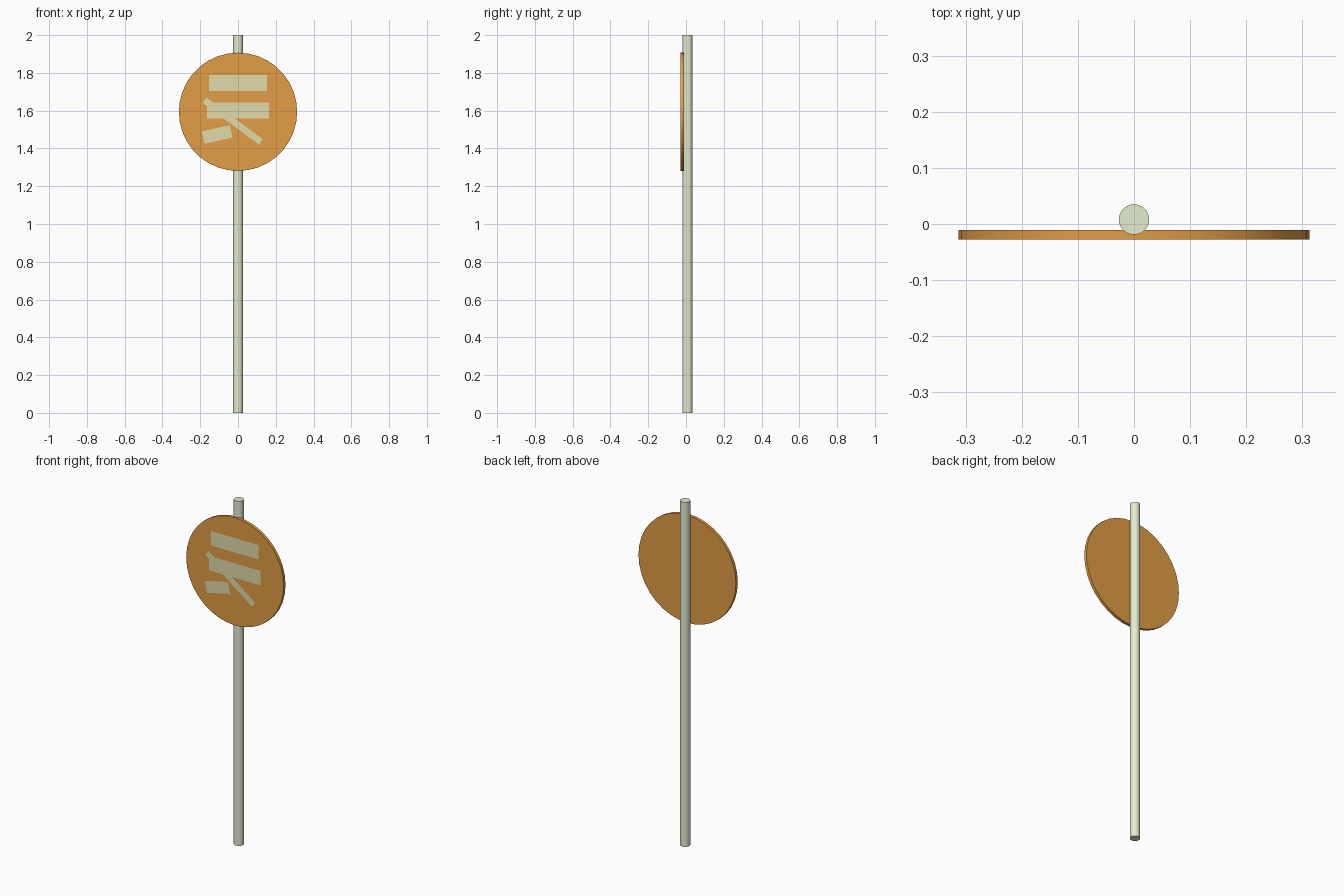
import bpy
from math import radians, pi

if "Cube" in bpy.data.objects:
    bpy.data.objects.remove(bpy.data.objects["Cube"])


def material(name, color):
    m = bpy.data.materials.new(name)
    m.diffuse_color = (*color, 1)
    m.use_nodes = True
    m.node_tree.nodes["Principled BSDF"].inputs["Base Color"].default_value = m.diffuse_color
    return m


def finish(name, mat, smooth=True):
    ob = bpy.context.object
    ob.name = name
    ob.data.materials.append(mat)
    if smooth:
        bpy.ops.object.shade_smooth_by_angle(angle=radians(30))
    return ob


pole_mat = material("pale_green_paint", (0.77, 0.84, 0.62))
disc_mat = material("orange_paint", (0.76, 0.34, 0.06))
bar_mat = material("cream_paint", (0.75, 0.71, 0.40))

# Upright pole
bpy.ops.mesh.primitive_cylinder_add(vertices=32, radius=0.027, depth=2, location=(0, 0.008, 1))
finish("pole", pole_mat)

# Round plate fixed to the front of the pole
bpy.ops.mesh.primitive_cylinder_add(vertices=36, radius=0.313, depth=0.017,
                                    location=(0, -0.0195, 1.594), rotation=(pi / 2, 0, 0))
finish("sign_plate", disc_mat)

# Painted bars: name, x, z, length, height, tilt in degrees, y
BARS = [
    ("upper_bar", 0.0, 1.747, 0.305, 0.084, 0, -0.0295),
    ("middle_bar", 0.0, 1.600, 0.328, 0.084, 0, -0.0295),
    ("diagonal_bar", -0.028, 1.545, 0.372, 0.035, -36.5, -0.031),
    ("short_bar", -0.110, 1.474, 0.152, 0.067, 12.5, -0.031),
]
for name, x, z, length, height, tilt, y in BARS:
    bpy.ops.mesh.primitive_plane_add(size=1, location=(x, y, z),
                                     rotation=(pi / 2, -radians(tilt), 0))
    bar = finish(name, bar_mat, smooth=False)
    bar.scale = (length, height, 1)
